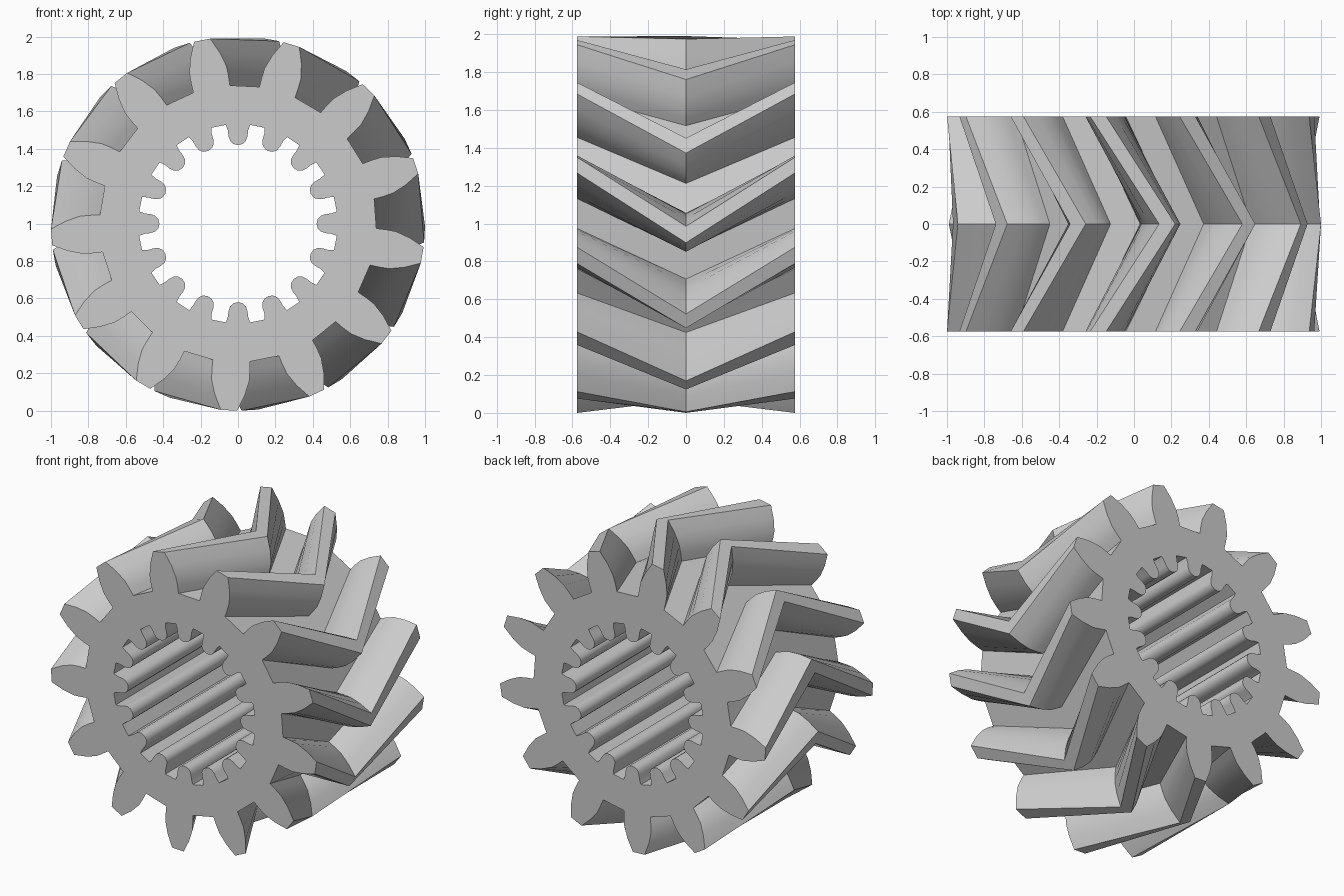
import bpy
import bmesh
from math import cos, sin, radians

cube = bpy.data.objects.get("Cube")
if cube:
    bpy.data.objects.remove(cube, do_unlink=True)

TEETH = 13
RIDGES = 16
HALF_WIDTH = 0.575
TWIST = -21.3        # degrees from each end to the middle
TOOTH_START = 18.0   # angle of one tooth on the end faces

# Half profiles as (radius, half angle in degrees)
TOOTH = [(0.74, 7.7), (0.79, 7.4), (0.845, 6.85), (0.92, 5.0), (1.0, 2.5)]
RIDGE = [(0.532, 7.0), (0.50, 6.2), (0.47, 6.2), (0.444, 5.4),
         (0.427, 3.4), (0.42, 0.0)]


def ring(half, count, start):
    """Repeat a mirrored half profile around the axis."""
    falling = half[-2::-1] if half[-1][1] == 0 else half[::-1]
    one = [(r, -a) for r, a in half] + falling
    step = 360 / count
    return [(r, radians(start + i * step + a))
            for i in range(count) for r, a in one]


def add_loop(bm, points, y, twist=0.0):
    t = radians(twist)
    return [bm.verts.new((r * cos(a + t), y, 1 + r * sin(a + t)))
            for r, a in points]


def bridge(bm, a, b):
    n = len(a)
    return [bm.faces.new((a[i], a[(i + 1) % n], b[(i + 1) % n], b[i]))
            for i in range(n)]


bm = bmesh.new()

# Herringbone teeth: the profile twists to the middle and back
outline = ring(TOOTH, TEETH, TOOTH_START)
front = add_loop(bm, outline, -HALF_WIDTH)
middle = add_loop(bm, outline, 0, TWIST)
back = add_loop(bm, outline, HALF_WIDTH)
bridge(bm, front, middle)
bridge(bm, middle, back)

# Straight splined bore
bore = ring(RIDGE, RIDGES, 0)
bore_front = add_loop(bm, bore, -HALF_WIDTH)
bore_back = add_loop(bm, bore, HALF_WIDTH)
bridge(bm, bore_front, bore_back)

# Flat end faces between the teeth and the bore
for outer, inner in ((front, bore_front), (back, bore_back)):
    edges = [bm.edges.get((loop[i - 1], loop[i]))
             for loop in (outer, inner) for i in range(len(loop))]
    bmesh.ops.triangle_fill(bm, use_beauty=True, edges=edges)

bmesh.ops.recalc_face_normals(bm, faces=bm.faces)
mesh = bpy.data.meshes.new("herringbone_gear")
bm.to_mesh(mesh)
bm.free()
gear = bpy.data.objects.new("herringbone_gear", mesh)
bpy.context.collection.objects.link(gear)

# Plain grey metal
grey = bpy.data.materials.new("plain_grey")
grey.use_nodes = True
colour = (0.6, 0.6, 0.6, 1)
grey.diffuse_color = colour
grey.node_tree.nodes["Principled BSDF"].inputs["Base Color"].default_value = colour
mesh.materials.append(grey)

bpy.ops.object.select_all(action="DESELECT")
gear.select_set(True)
bpy.context.view_layer.objects.active = gear
bpy.ops.object.shade_smooth_by_angle(angle=radians(30))
